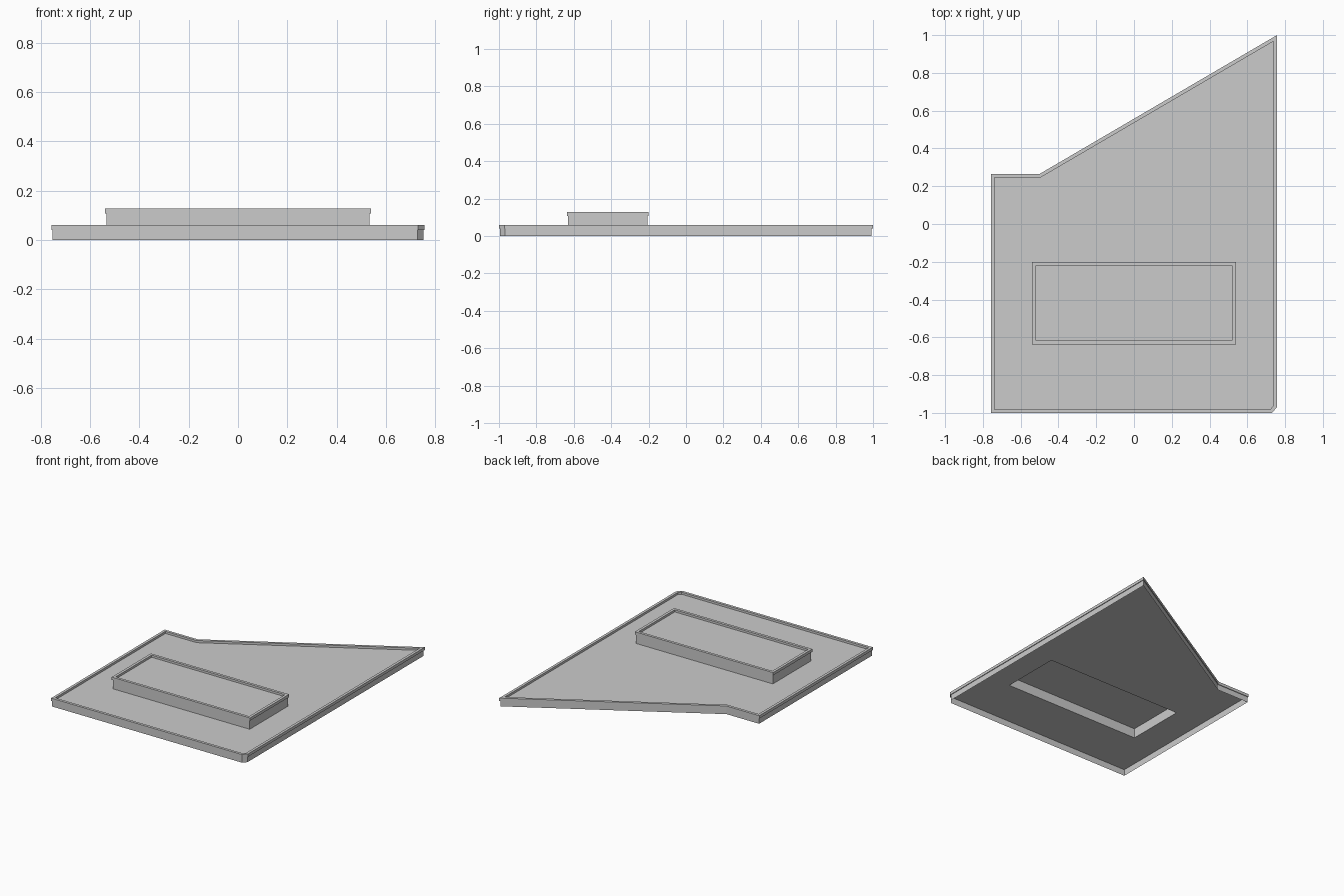
import bpy, bmesh
from mathutils import Vector

if "Cube" in bpy.data.objects:
    bpy.data.objects.remove(bpy.data.objects["Cube"])

LIP = 0.005      # overhang of the edge trim past the wall
RIM = 0.019      # width of the edge trim seen from above
STEP = 0.015     # depth of the roof panel below the trim

def inset(points, d):
    """Mitred inward offset of a counter-clockwise outline."""
    out, n = [], len(points)
    for i in range(n):
        p = Vector(points[i])
        a = (p - Vector(points[i - 1])).normalized()
        b = (Vector(points[(i + 1) % n]) - p).normalized()
        na, nb = Vector((-a.y, a.x)), Vector((-b.y, b.x))
        out.append(p + (na + nb) * d / (1 + na.dot(nb)))
    return out

def finish(name, bm):
    me = bpy.data.meshes.new(name)
    bm.to_mesh(me)
    bm.free()
    ob = bpy.data.objects.new(name, me)
    bpy.context.collection.objects.link(ob)
    return ob

def sweep(name, outline, profile):
    """Run an (inset, z) profile around the outline as flat strips."""
    bm = bmesh.new()
    rings = [[bm.verts.new((p.x, p.y, z)) for p in inset(outline, d)]
             for d, z in profile]
    n = len(outline)
    for lo, hi in zip(rings, rings[1:]):
        for i in range(n):
            j = (i + 1) % n
            bm.faces.new((lo[i], lo[j], hi[j], hi[i]))
    return finish(name, bm)

def panel(name, z, *loops):
    """Flat panel; any further loops are holes."""
    bm = bmesh.new()
    edges = []
    for loop in loops:
        vs = [bm.verts.new((p[0], p[1], z)) for p in loop]
        edges += [bm.edges.new((vs[i - 1], vs[i])) for i in range(len(vs))]
    bmesh.ops.triangle_fill(bm, use_beauty=True, use_dissolve=False,
                            edges=edges, normal=(0, 0, 1))
    for f in bm.faces:
        if f.normal.z < 0:
            f.normal_flip()
    return finish(name, bm)

def tier(name, outline, z0, z1, hole=None):
    """Open-bottomed wall, overhanging trim and recessed roof panel."""
    sweep(name + "_wall", outline, [(LIP, z0), (LIP, z1 - 0.02)])
    sweep(name + "_trim", outline, [(LIP, z1 - 0.02), (0, z1 - 0.02), (0, z1),
                                    (RIM, z1), (RIM, z1 - STEP)])
    loops = [inset(outline, LIP)] + ([hole] if hole else [])
    panel(name + "_roof", z1 - STEP, *loops)

# Outlines, counter-clockwise
main = [(-0.757, -1), (0.73, -1), (0.757, -0.97), (0.757, 1),
        (-0.5, 0.265), (-0.757, 0.265)]
box = [(-0.539, -0.637), (0.539, -0.637), (0.539, -0.2), (-0.539, -0.2)]

# Lower slab with an opening under the raised box
tier("lower", main, 0, 0.06, inset(box, LIP))
# Raised box
tier("raised", box, 0.06 - STEP, 0.128)
